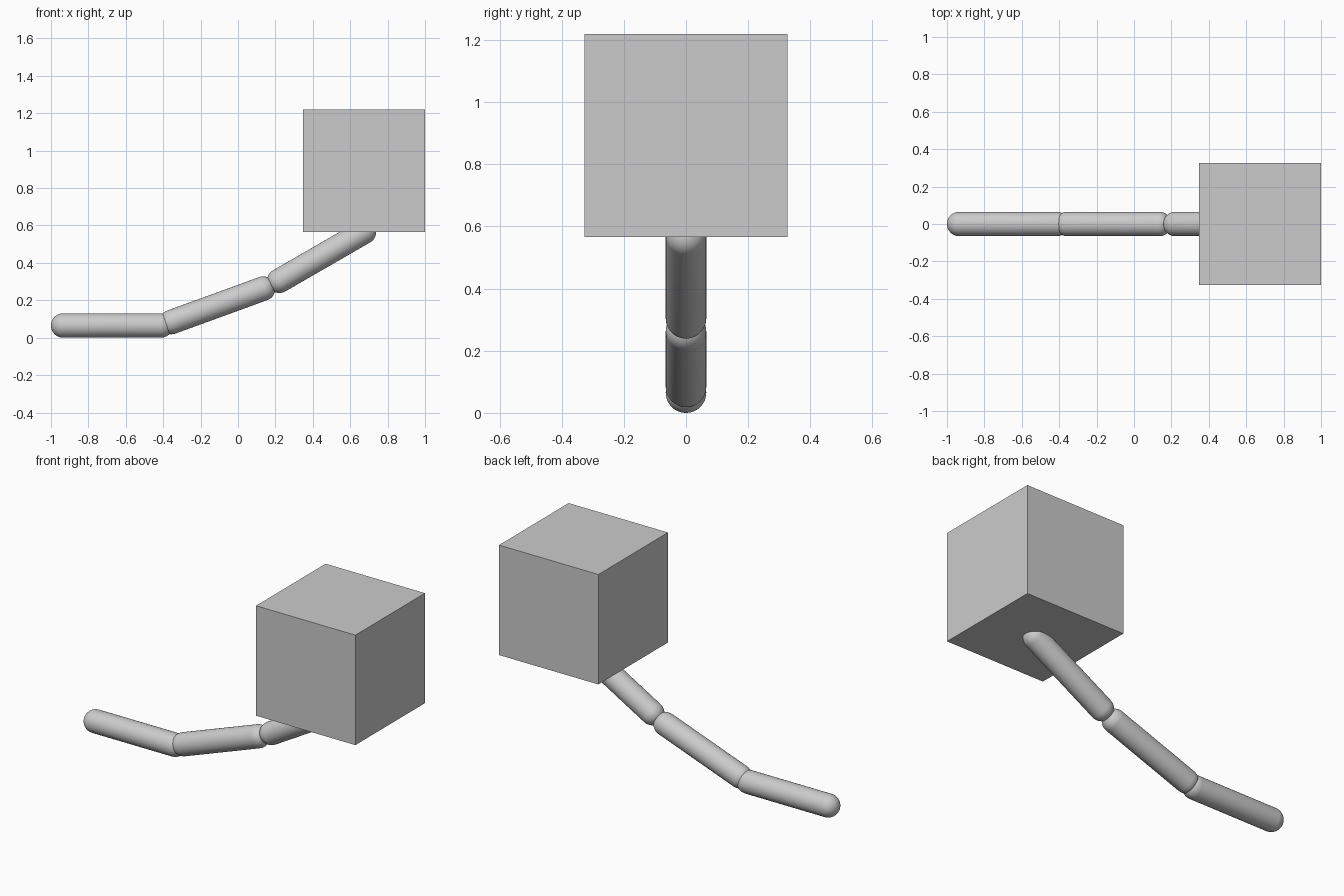
import bpy, bmesh
from math import sin, cos, pi, radians

if "Cube" in bpy.data.objects:
    bpy.data.objects.remove(bpy.data.objects["Cube"])

S = 0.653        # cube side, also full capsule length
R = S / 10       # capsule radius
H = S / 2 - R    # half length between cap centres


def finish(bm, name):
    bmesh.ops.recalc_face_normals(bm, faces=bm.faces)
    mesh = bpy.data.meshes.new(name)
    bm.to_mesh(mesh)
    bm.free()
    obj = bpy.data.objects.new(name, mesh)
    bpy.context.collection.objects.link(obj)
    return obj


def capsule(name, x, z, tilt):
    """Lathe a round-ended rod, then lay it along x, rising by tilt degrees."""
    bm = bmesh.new()
    n = 12
    arc = [i * pi / 2 / n for i in range(n + 1)]
    profile = [(R * sin(a), H + R * cos(a)) for a in arc]
    profile += [(r, -h) for r, h in reversed(profile)]
    verts = [bm.verts.new((r, 0, h)) for r, h in profile]
    edges = [bm.edges.new(pair) for pair in zip(verts, verts[1:])]
    bmesh.ops.spin(bm, geom=verts + edges, cent=(0, 0, 0), axis=(0, 0, 1),
                   angle=2 * pi, steps=48)
    bmesh.ops.remove_doubles(bm, verts=bm.verts, dist=1e-5)
    for f in bm.faces:
        f.smooth = True
    obj = finish(bm, name)
    obj.location = (x, 0, z)
    obj.rotation_euler = (0, radians(90 - tilt), 0)
    return obj


# Chain of three rods, each steeper than the last
capsule("lower_segment", -1 + S / 2, R, 0)
capsule("middle_segment", -0.111, 0.173, 20)
capsule("upper_segment", 0.447, 0.435, 30)

# Cube resting on the tip of the upper rod
bm = bmesh.new()
bmesh.ops.create_cube(bm, size=S)
head = finish(bm, "head_block")
head.location = (1 - S / 2, 0, 0.566 + S / 2)
